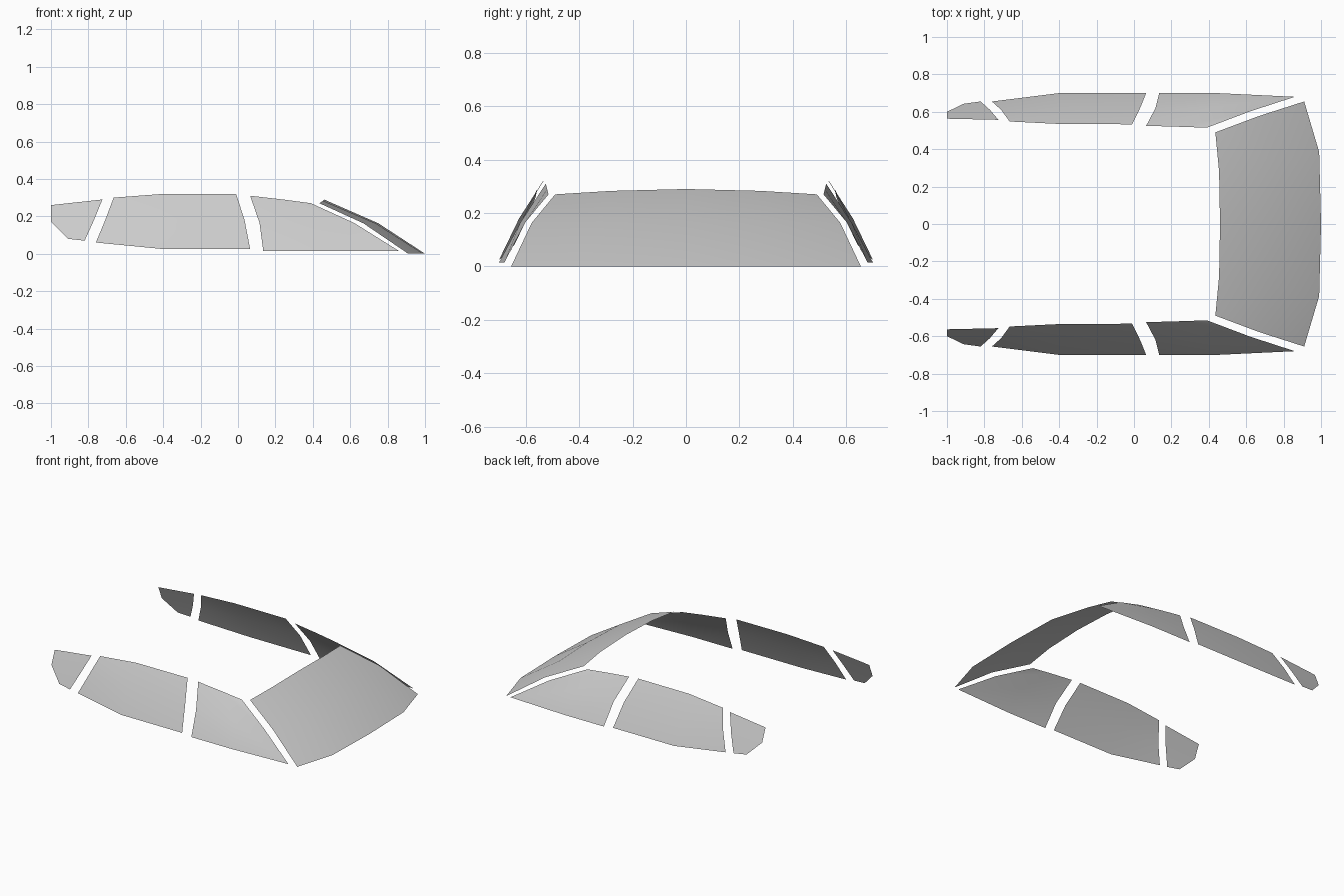
import bpy
import math

default_cube = bpy.data.objects.get("Cube")
if default_cube:
    bpy.data.objects.remove(default_cube, do_unlink=True)

# Single grey glass colour
glass = bpy.data.materials.new("grey_glass")
glass.use_nodes = True
colour = (0.6, 0.6, 0.6, 1)
glass.diffuse_color = colour
glass.node_tree.nodes["Principled BSDF"].inputs["Base Color"].default_value = colour


def mirrored_pane(name, rows):
    """Skin a small grid of points (top row first) and mirror it across y."""
    columns = len(rows[0])
    points = [point for row in rows for point in row]
    faces = []
    for r in range(len(rows) - 1):
        for c in range(columns - 1):
            start = r * columns + c
            faces.append((start, start + 1, start + columns + 1, start + columns))
    mesh = bpy.data.meshes.new(name)
    mesh.from_pydata(points, [], faces)
    mesh.materials.append(glass)
    pane = bpy.data.objects.new(name, mesh)
    bpy.context.collection.objects.link(pane)

    mirror = pane.modifiers.new("Mirror", 'MIRROR')
    mirror.use_axis = (False, True, False)
    mirror.use_clip = True
    mirror.merge_threshold = 0.001

    bpy.ops.object.select_all(action='DESELECT')
    pane.select_set(True)
    bpy.context.view_layer.objects.active = pane
    bpy.ops.object.shade_smooth_by_angle(angle=math.radians(40))
    return pane


# Curved windscreen, from its side edge to the centre line
mirrored_pane("windscreen", [
    [(.435, .49, .27), (.455, .28, .283), (.46, 0, .29)],
    [(.67, .578, .163), (.735, .33, .163), (.75, 0, .163)],
    [(.91, .655, 0), (.99, .385, 0), (1, 0, 0)],
])

# Front door windows, tapering to a point beside the windscreen
mirrored_pane("front_door_windows", [
    [(.065, .525, .31), (.24, .52, .29), (.39, .515, .27)],
    [(.115, .62, .165), (.4, .62, .165), (.62, .602, .165)],
    [(.135, .7, .015), (.44, .7, .015), (.86, .68, .015)],
])

# Rear door windows
mirrored_pane("rear_door_windows", [
    [(-.665, .548, .3), (-.4, .535, .32), (-.01, .533, .32)],
    [(-.71, .61, .18), (-.4, .625, .18), (.035, .625, .18)],
    [(-.76, .655, .06), (-.4, .7, .025), (.065, .7, .025)],
])

# Small rear quarter windows
mirrored_pane("rear_quarter_windows", [
    [(-1, .563, .26), (-.725, .557, .29)],
    [(-1, .6, .17), (-.77, .61, .18)],
    [(-.91, .643, .08), (-.82, .655, .07)],
])
